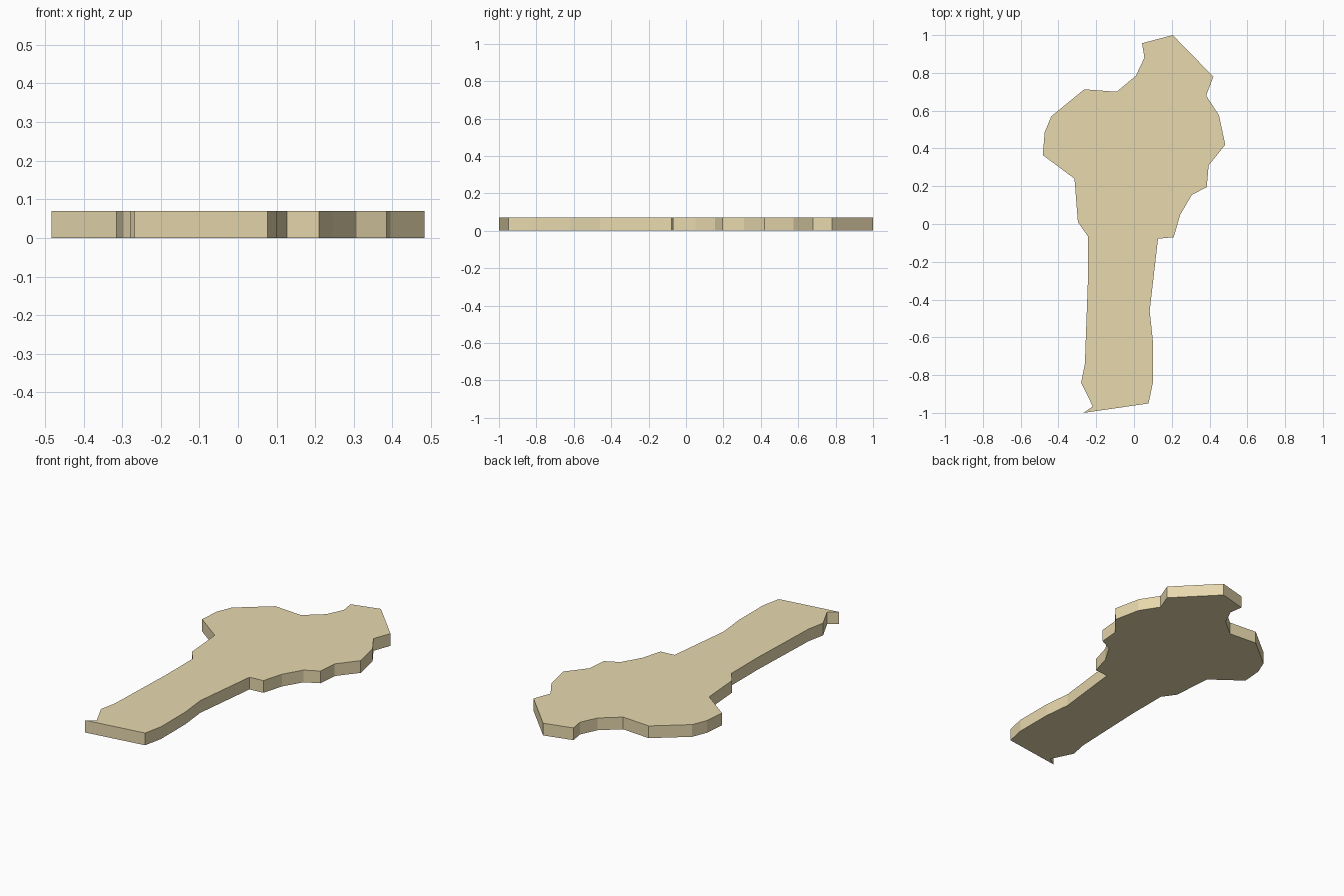
import bpy
import bmesh

if "Cube" in bpy.data.objects:
    bpy.data.objects.remove(bpy.data.objects["Cube"])

THICKNESS = 0.07

# Outline seen from above, clockwise from the top tip
right_side = [
    (0.205, 1.0), (0.42, 0.78), (0.382, 0.68), (0.45, 0.575), (0.483, 0.42),
    (0.395, 0.31), (0.385, 0.195), (0.307, 0.155), (0.245, 0.05),
    (0.21, -0.07), (0.127, -0.078), (0.083, -0.46), (0.1, -0.62),
    (0.1, -0.84), (0.077, -0.95),
]
left_side = [
    (-0.268, -1.0), (-0.218, -0.966), (-0.28, -0.84), (-0.26, -0.74),
    (-0.244, -0.3), (-0.244, -0.065), (-0.297, 0.01), (-0.315, 0.24),
    (-0.483, 0.365), (-0.473, 0.485), (-0.438, 0.57), (-0.263, 0.713),
    (-0.092, 0.70), (0.01, 0.785), (0.055, 0.88), (0.043, 0.957),
]

# Flat slab: extrude the outline upwards
bm = bmesh.new()
base = bm.faces.new([bm.verts.new((x, y, 0)) for x, y in right_side + left_side])
extruded = bmesh.ops.extrude_face_region(bm, geom=[base], use_keep_orig=True)
top_verts = [g for g in extruded["geom"] if isinstance(g, bmesh.types.BMVert)]
bmesh.ops.translate(bm, verts=top_verts, vec=(0, 0, THICKNESS))
bmesh.ops.recalc_face_normals(bm, faces=bm.faces)

mesh = bpy.data.meshes.new("map_slab")
bm.to_mesh(mesh)
bm.free()
slab = bpy.data.objects.new("map_slab", mesh)
bpy.context.collection.objects.link(slab)

# Sand-coloured material
sand = bpy.data.materials.new("sand")
sand.diffuse_color = (0.80, 0.69, 0.42, 1)
sand.use_nodes = True
sand.node_tree.nodes["Principled BSDF"].inputs["Base Color"].default_value = sand.diffuse_color
mesh.materials.append(sand)
